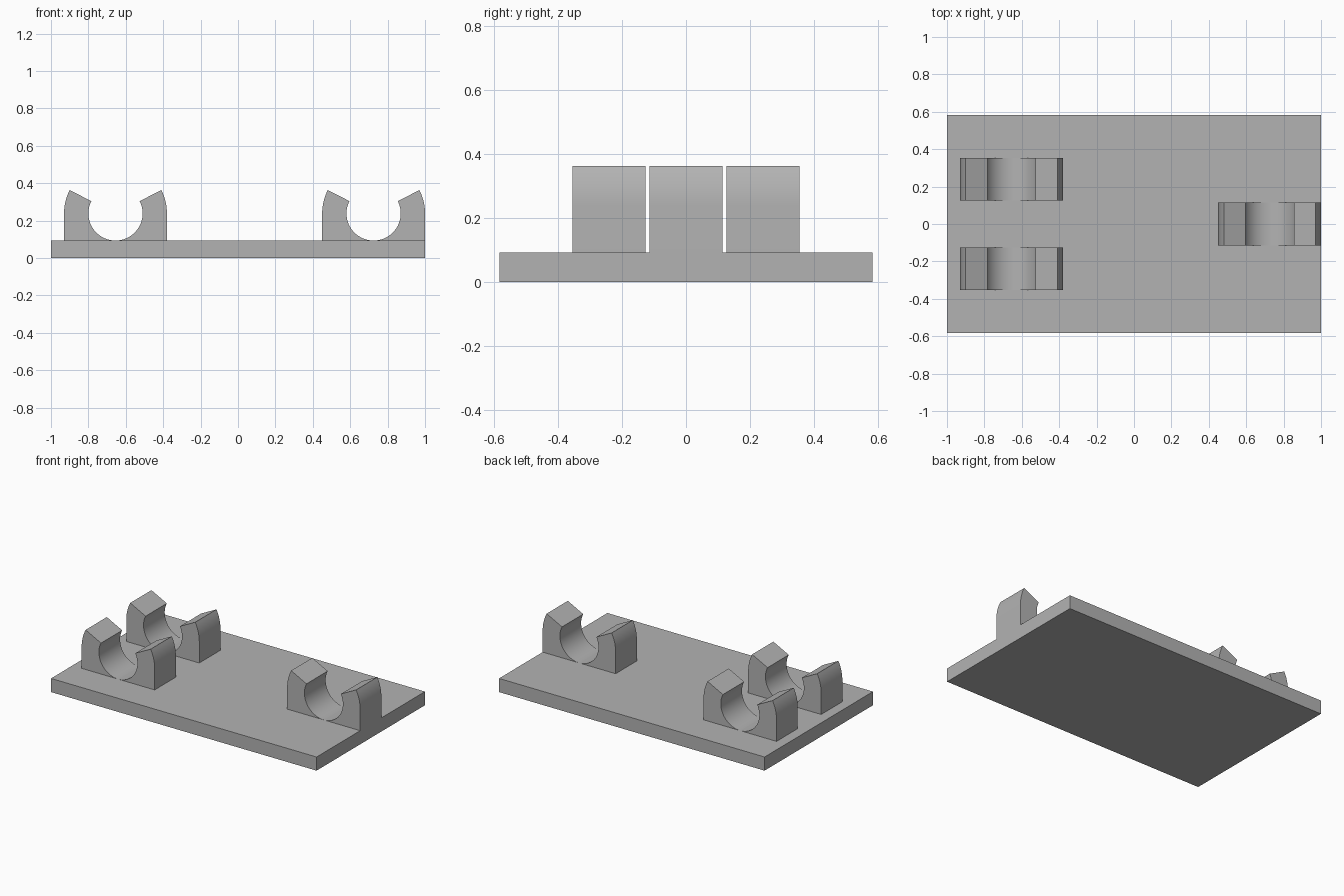
import bpy
import bmesh
from math import radians, sin, cos

default = bpy.data.objects.get("Cube")
if default:
    bpy.data.objects.remove(default, do_unlink=True)

# Overall sizes
PLATE_X, PLATE_Y, PLATE_Z = 1.0, 0.583, 0.093
OUTER, INNER = 0.275, 0.145
BORE_Z = PLATE_Z + INNER
HALF_DEPTH = 0.114
MOUTH = 27  # angle of the jaw tips above horizontal

# Single plain grey
grey = bpy.data.materials.new("plain grey")
grey.use_nodes = True
colour = (0.45, 0.45, 0.45, 1)
grey.diffuse_color = colour
grey.node_tree.nodes["Principled BSDF"].inputs["Base Color"].default_value = colour


def add_object(name, bm):
    bmesh.ops.recalc_face_normals(bm, faces=bm.faces)
    mesh = bpy.data.meshes.new(name)
    bm.to_mesh(mesh)
    bm.free()
    mesh.materials.append(grey)
    obj = bpy.data.objects.new(name, mesh)
    bpy.context.collection.objects.link(obj)
    return obj


def arc(radius, start, end, steps):
    angles = [radians(start + (end - start) * i / steps) for i in range(steps + 1)]
    return [(radius * cos(a), BORE_Z + radius * sin(a)) for a in angles]


def add_jaw(bm, side, x, y):
    # Half of a clip: bore arc, radial tip, rounded shoulder, straight flank
    profile = arc(INNER, -90, MOUTH, 26) + arc(OUTER, MOUTH, 0, 8) + [(OUTER, PLATE_Z)]
    verts = [bm.verts.new((x + side * px, y - HALF_DEPTH, pz)) for px, pz in profile]
    face = bm.faces.new(verts)
    result = bmesh.ops.extrude_face_region(bm, geom=[face], use_keep_orig=True)
    moved = [v for v in result["geom"] if isinstance(v, bmesh.types.BMVert)]
    bmesh.ops.translate(bm, verts=moved, vec=(0, 2 * HALF_DEPTH, 0))


# Base plate
bm = bmesh.new()
bmesh.ops.create_cube(bm, size=1)
bmesh.ops.scale(bm, verts=bm.verts, vec=(2 * PLATE_X, 2 * PLATE_Y, PLATE_Z))
bmesh.ops.translate(bm, verts=bm.verts, vec=(0, 0, PLATE_Z / 2))
add_object("base_plate", bm)

# Three open round clips
clips = {
    "clip_right_front": (-0.655, -0.24),
    "clip_right_back": (-0.655, 0.24),
    "clip_left": (PLATE_X - OUTER, 0),
}
for name, (x, y) in clips.items():
    bm = bmesh.new()
    for side in (-1, 1):
        add_jaw(bm, side, x, y)
    clip = add_object(name, bm)
    bpy.ops.object.select_all(action="DESELECT")
    clip.select_set(True)
    bpy.context.view_layer.objects.active = clip
    bpy.ops.object.shade_smooth_by_angle(angle=radians(25))
